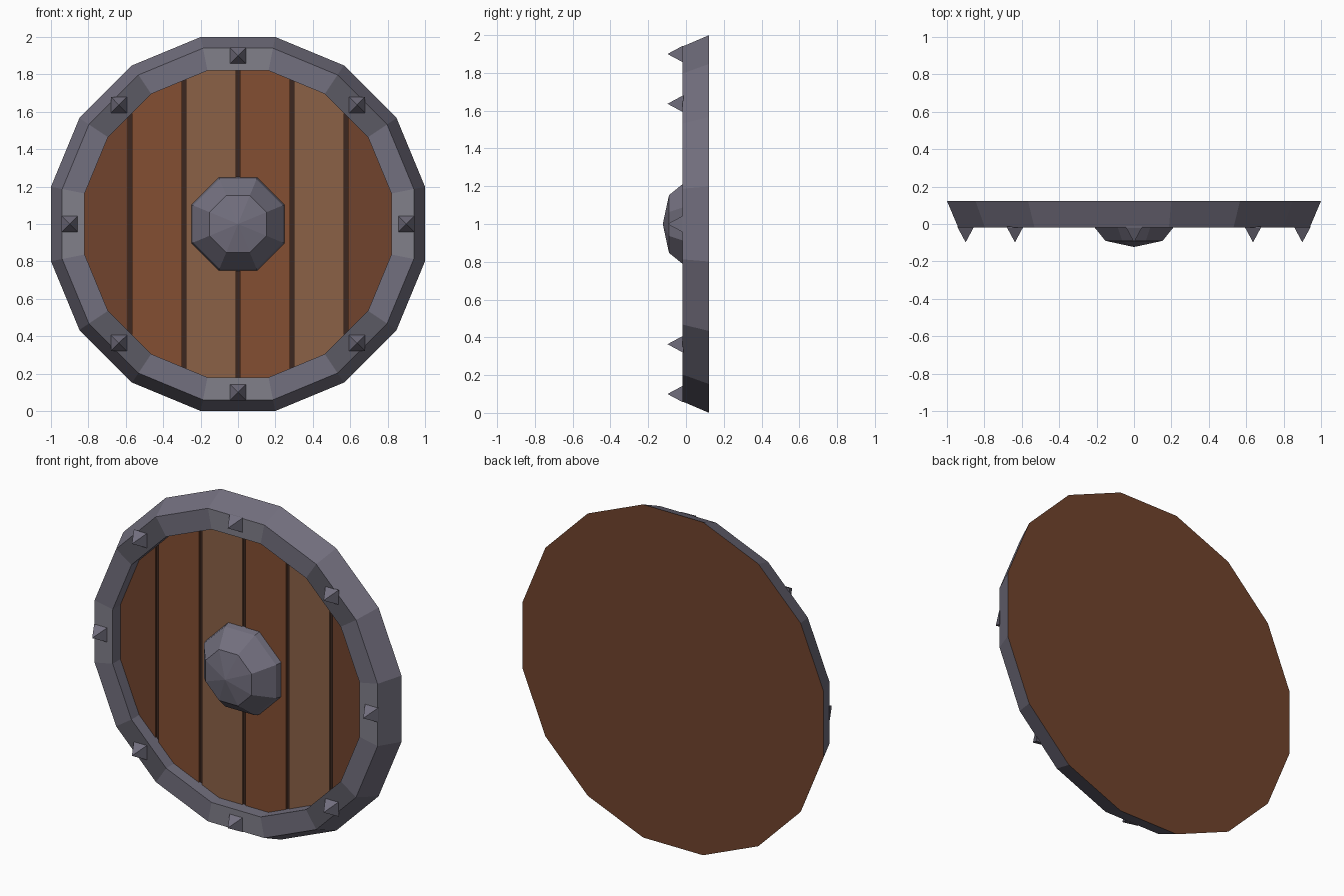
import bpy, bmesh
from math import sin, cos, pi
from mathutils import Vector

if "Cube" in bpy.data.objects:
    bpy.data.objects.remove(bpy.data.objects["Cube"])


def material(name, rgb):
    m = bpy.data.materials.new(name)
    m.diffuse_color = (*rgb, 1)
    m.use_nodes = True
    m.node_tree.nodes["Principled BSDF"].inputs["Base Color"].default_value = m.diffuse_color
    return m


STEEL = material("steel", (.17, .16, .21))
STEEL_LIGHT = material("steel_light", (.22, .215, .255))
STEEL_DARK = material("steel_dark", (.105, .1, .125))
WOOD = material("wood", (.23, .078, .032))
WOOD_PALE = material("wood_pale", (.26, .12, .062))
WOOD_DARK = material("wood_dark", (.165, .057, .026))
GROOVE = material("groove", (.045, .02, .014))


def finish(name, bm, *mats):
    bmesh.ops.recalc_face_normals(bm, faces=bm.faces[:])
    me = bpy.data.meshes.new(name)
    bm.to_mesh(me)
    bm.free()
    for m in mats:
        me.materials.append(m)
    ob = bpy.data.objects.new(name, me)
    bpy.context.collection.objects.link(ob)
    return ob


def lathe(profile, sides, cx=0, cz=1, caps=True):
    """Loft polygons of (apothem, y) around the y axis, flats facing the axes."""
    bm = bmesh.new()
    rings = []
    for apothem, y in profile:
        r = apothem / cos(pi / sides)
        if r == 0:
            rings.append([bm.verts.new((cx, y, cz))] * sides)
            continue
        rings.append([bm.verts.new((cx + r * cos(2 * pi * (i + .5) / sides), y,
                                    cz + r * sin(2 * pi * (i + .5) / sides)))
                      for i in range(sides)])
    for a, b in zip(rings, rings[1:]):
        for i in range(sides):
            j = (i + 1) % sides
            quad = [a[i], a[j], b[j], b[i]]
            f = bm.faces.new(list(dict.fromkeys(quad)))
            f.material_index = (0, 1, 0, 2)[(i + 1) % 4]
    if caps:
        for ring in (rings[0], rings[-1]):
            if len(set(ring)) == sides:
                f = bm.faces.new(ring)
    return bm


BACK, FRONT, PLANK = .123, -.018, .055

# Sixteen-sided metal rim with a tapered outside and alternating tones
bm = lathe([(1, BACK), (.94, FRONT), (.82, FRONT), (.82, BACK - .01)], 16, caps=False)
bm.faces.ensure_lookup_table()
for n, f in enumerate(bm.faces):
    i = n % 16 + 1
    on_front = 16 <= n < 32
    f.material_index = {0: 1, 2: 2}.get(i % 4, 0) if on_front else 0
finish("rim", bm, STEEL, STEEL_LIGHT, STEEL_DARK)

# Wooden back and the dark board seen in the gaps between planks
for name, r, y0, y1, mat in (("back_board", 1, BACK, BACK, WOOD_DARK),
                             ("groove_board", .82, BACK - .01, PLANK + .01, GROOVE)):
    if y0 == y1:
        bm = lathe([(r, y0)], 16, caps=False)
        bm.faces.new(bm.verts[:])
    else:
        bm = lathe([(r, y0), (r, y1)], 16)
    for f in bm.faces:
        f.material_index = 0
    finish(name, bm, mat)

# Six planks cut from the sixteen-sided disc
edges = [-.9, -.578, -.289, 0, .289, .578, .9]
tones = [WOOD_DARK, WOOD, WOOD_PALE, WOOD, WOOD_PALE, WOOD_DARK]
for k, mat in enumerate(tones):
    bm = lathe([(.82, BACK - .02), (.82, PLANK)], 16)
    for x, side in ((edges[k] + .01, -1), (edges[k + 1] - .01, 1)):
        geom = bm.verts[:] + bm.edges[:] + bm.faces[:]
        bmesh.ops.bisect_plane(bm, geom=geom, plane_co=(x, 0, 0),
                               plane_no=Vector((side, 0, 0)), clear_outer=True)
        bmesh.ops.holes_fill(bm, edges=[e for e in bm.edges if e.is_boundary])
    for f in bm.faces:
        f.material_index = 0
    finish(f"plank_{k + 1}", bm, mat)

# Eight-sided domed boss
bm = lathe([(.25, PLANK + .005), (.24, .018), (.153, -.09), (0, -BACK)], 8)
for f in bm.faces:
    f.material_index = 0
finish("boss", bm, STEEL)

# Eight pyramid studs around the rim
for k in range(8):
    a = k * pi / 4
    bm = lathe([(.043, FRONT + .005), (.043, FRONT), (0, -.098)], 4,
               .9 * cos(a), 1 + .9 * sin(a))
    for f in bm.faces:
        f.material_index = 0
    finish(f"stud_{k + 1}", bm, STEEL)
